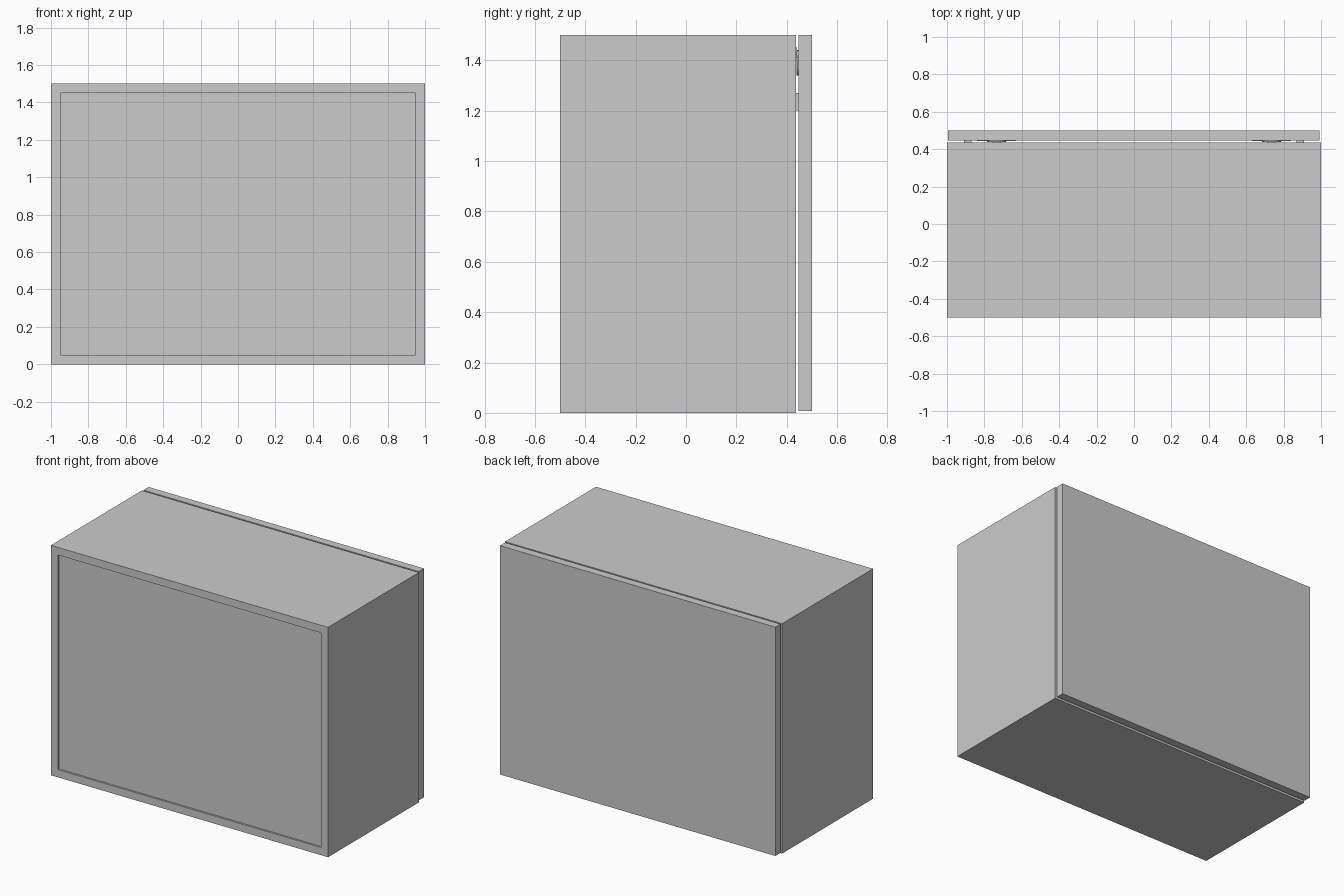
import bpy
from mathutils import Vector

if "Cube" in bpy.data.objects:
    bpy.data.objects.remove(bpy.data.objects["Cube"])


def box(name, x, y, z):
    """Box from (min, max) ranges."""
    bpy.ops.mesh.primitive_cube_add(
        size=1, location=[(r[0] + r[1]) / 2 for r in (x, y, z)])
    ob = bpy.context.object
    ob.name = name
    ob.scale = [r[1] - r[0] for r in (x, y, z)]
    bpy.ops.object.transform_apply(location=False, rotation=False, scale=True)
    return ob


def rod(name, a, b, radius, sides=16):
    """Cylinder between two points."""
    a, b = Vector(a), Vector(b)
    bpy.ops.mesh.primitive_cylinder_add(
        vertices=sides, radius=radius, depth=(b - a).length, location=(a + b) / 2)
    ob = bpy.context.object
    ob.name = name
    ob.rotation_euler = (b - a).to_track_quat('Z', 'Y').to_euler()
    bpy.ops.object.shade_smooth_by_angle()
    return ob


W, H, T = 1.0, 1.5, 0.05
Y0, Y1 = -0.5, 0.437

# Hollow carcass with a slightly recessed panel
for s, side in ((-1, "left"), (1, "right")):
    box(side + "_side", sorted((s * W, s * (W - T))), (Y0, Y1), (0, H))
box("bottom_board", (-W + T, W - T), (Y0, Y1), (0, T))
box("top_board", (-W + T, W - T), (Y0, Y1), (H - T, H))
box("recessed_panel", (-W + T, W - T), (Y0 + 0.012, Y0 + 0.03), (T, H - T))

# Lift-up door with a narrow gap
box("door", (-0.995, 0.992), (0.447, 0.5), (0.007, H))

# Top hinges and side struts, mirrored
for s, side in ((-1, "left"), (1, "right")):
    box(side + "_hinge_plate", sorted((s * 0.63, s * 0.84)), (0.443, 0.448), (1.36, 1.42))
    rod(side + "_hinge_cup", (s * 0.735, 0.439, 1.39), (s * 0.735, 0.448, 1.39), 0.05, 24)
    box(side + "_hinge_arm", sorted((s * 0.71, s * 0.76)), (0.3, 0.441), (1.41, 1.45))
    box(side + "_strut_mount", sorted((s * 0.87, s * 0.91)), (0.437, 0.448), (1.2, 1.27))
    rod(side + "_strut_rod", (s * 0.9, 0.43, 1.235), (s * 0.9, 0.36, 1.05), 0.008)
    rod(side + "_strut_cylinder", (s * 0.9, 0.36, 1.05), (s * 0.9, 0.25, 0.76), 0.017)
    rod(side + "_strut_pin", (s * 0.9, 0.25, 0.76), (s * 0.955, 0.25, 0.76), 0.012)
